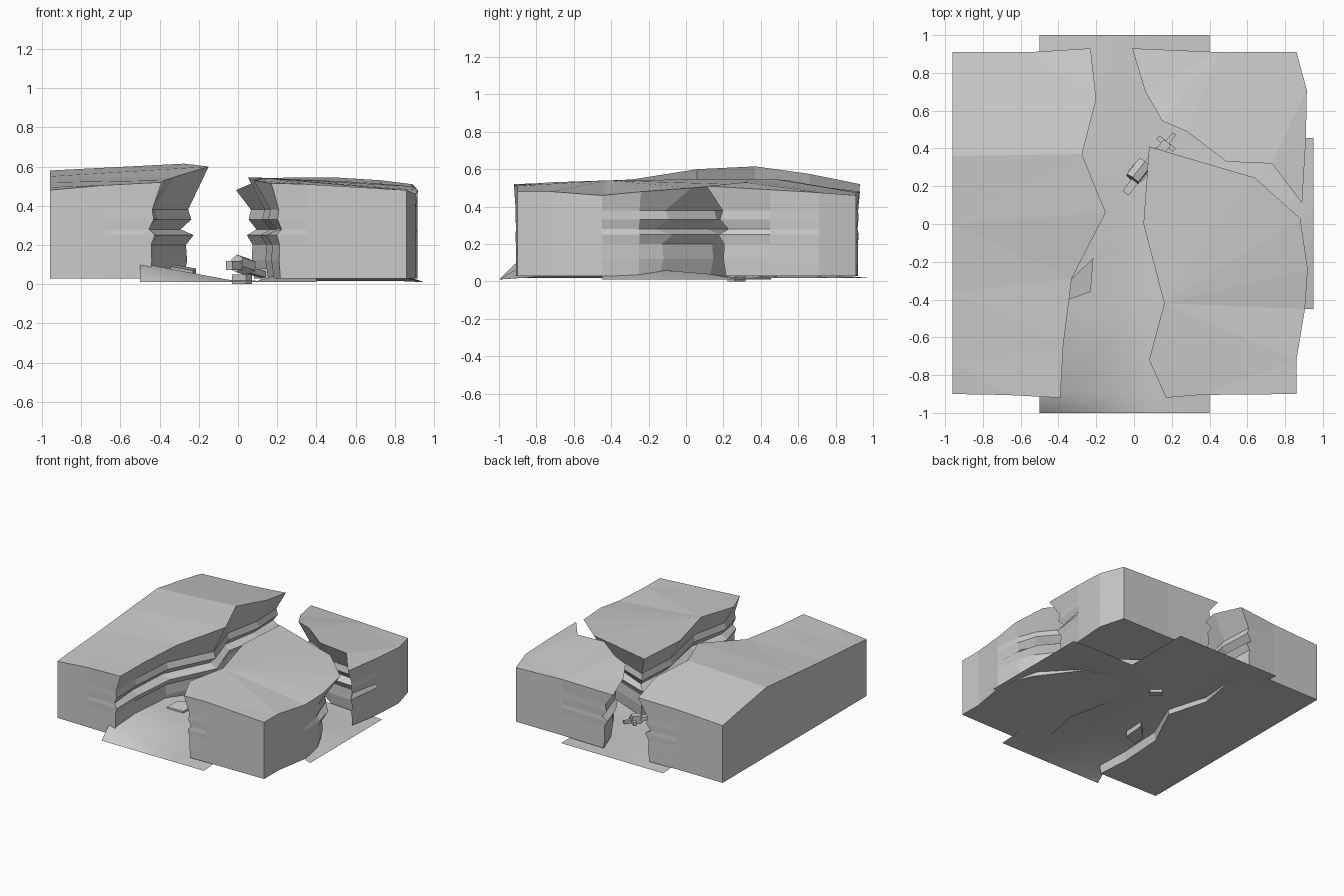
import bpy, bmesh
from math import radians
from mathutils import Vector, Matrix

if "Cube" in bpy.data.objects:
    bpy.data.objects.remove(bpy.data.objects["Cube"])

# Shared cliff profile: height, recess from the rim
PROFILE = [(.03, .115), (.12, .10), (.20, .105), (.25, .07),
           (.28, .13), (.33, .08), (.38, .095)]


def finish(bm, name):
    bmesh.ops.recalc_face_normals(bm, faces=bm.faces)
    me = bpy.data.meshes.new(name)
    bm.to_mesh(me)
    bm.free()
    ob = bpy.data.objects.new(name, me)
    bpy.context.collection.objects.link(ob)
    return ob


def cliff(name, rim):
    """rim: (x, y, z, recess_x, recess_y) counter-clockwise"""
    bm = bmesh.new()
    rings = [[bm.verts.new((x + r * u, y + r * v, z)) for x, y, h, u, v in rim]
             for z, r in PROFILE]
    rings.append([bm.verts.new(p[:3]) for p in rim])
    n = len(rim)
    for a, b in zip(rings, rings[1:]):
        for i in range(n):
            j = (i + 1) % n
            bm.faces.new((a[i], a[j], b[j], b[i]))
    caps = [bm.faces.new(rings[0][::-1]), bm.faces.new(rings[-1])]
    bmesh.ops.triangulate(bm, faces=caps)
    return finish(bm, name)


# Left mesa
cliff("left_cliff", [
    (-.96, -.90, .48, 0, 0), (-.68, -.905, .505, 0, 0),
    (-.39, -.92, .52, -.5, .1), (-.375, -.65, .53, -.8, 0),
    (-.33, -.29, .545, -1, 0), (-.15, .06, .60, -1.1, 0),
    (-.275, .37, .615, -.8, 0), (-.20, .66, .575, -1, 0),
    (-.23, .93, .52, -.8, -.1), (-.55, .91, .505, 0, 0),
    (-.96, .91, .485, 0, 0), (-.96, .66, .53, 0, 0), (-.96, .36, .58, 0, 0),
    (-.96, 0, .55, 0, 0), (-.96, -.36, .52, 0, 0), (-.96, -.72, .495, 0, 0)])

# Front right mesa
cliff("front_right_cliff", [
    (.17, -.92, .515, .4, .1), (.35, -.905, .51, 0, 0),
    (.86, -.90, .48, 0, 0), (.86, -.72, .48, 0, 0),
    (.905, -.45, .46, 0, 0), (.92, -.24, .48, -.4, -.1),
    (.88, .03, .50, -.5, -1.5), (.64, .245, .52, -.2, -1),
    (.08, .41, .545, .8, -.8), (.05, 0, .545, .9, 0),
    (.16, -.42, .54, .7, 0), (.08, -.72, .53, .9, 0)])

# Back right mesa
cliff("back_right_cliff", [
    (-.01, .93, .48, .8, -.1), (.06, .70, .51, .8, .2),
    (.15, .545, .54, .6, .6), (.28, .49, .545, .4, .7),
    (.49, .33, .545, .2, .9), (.73, .32, .53, .1, .8),
    (.89, .11, .51, -.3, .9), (.91, .45, .49, -.1, 0), (.915, .71, .475, 0, 0),
    (.86, .91, .46, 0, 0), (.45, .91, .475, 0, 0)])


# Canyon floor, T shaped and sloping up under the walls
def floor_z(x, y):
    if y < -.95 or x > .94:
        return .01
    left = .09 * max(0, -x - .02) / .48 * min(1, max(0, (.95 - y) / .8))
    arm = .045 * max(0, min(1, (.3 - y) / .35)) if x > .2 and -.5 < y < .4 else 0
    return .017 + left + arm


bm = bmesh.new()
xs = [-.5, -.3, -.05, .1, .25, .4, .6, .8, .95]
ys = [-1, -.9, -.45, -.15, .1, .3, .455, .8, 1]
for x0, x1 in zip(xs, xs[1:]):
    for y0, y1 in zip(ys, ys[1:]):
        if x1 <= .4 or (y0 >= -.45 and y1 <= .455):
            bm.faces.new([bm.verts.new((x, y, floor_z(x, y)))
                          for x, y in ((x0, y0), (x1, y0), (x1, y1), (x0, y1))])
bmesh.ops.remove_doubles(bm, verts=bm.verts, dist=.001)
for f in bm.faces:
    f.smooth = True
finish(bm, "canyon_floor")

# Fallen slab beside the left wall
bm = bmesh.new()
base = [(-.345, -.40), (-.23, -.36), (-.215, -.18), (-.33, -.29)]
lo = [bm.verts.new((x, y, .015)) for x, y in base]
hi = [bm.verts.new((x, y, z)) for (x, y), z in zip(base, (.09, .07, .08, .10))]
for i in range(4):
    j = (i + 1) % 4
    bm.faces.new((lo[i], lo[j], hi[j], hi[i]))
bm.faces.new(lo[::-1])
bm.faces.new(hi)
finish(bm, "fallen_slab")


# Small debris cluster lying along one diagonal line
def chunk(name, loc, size, tilt=0, roll=0, sides=0):
    bm = bmesh.new()
    if sides:
        bmesh.ops.create_cone(bm, cap_ends=True, segments=sides,
                              radius1=.5, radius2=.5, depth=1)
        bm.transform(Matrix.Rotation(radians(90), 4, 'Y'))
    else:
        bmesh.ops.create_cube(bm, size=1)
    m = (Matrix.Translation(Vector(loc)) @ Matrix.Rotation(radians(52), 4, 'Z')
         @ Matrix.Rotation(radians(tilt), 4, 'Y') @ Matrix.Rotation(radians(roll), 4, 'X')
         @ Matrix.Diagonal((*size, 1)))
    bm.transform(m)
    return finish(bm, name)


chunk("debris_body", (.025, .28, .095), (.11, .085, .095), 12, 20, 6)
chunk("debris_nose", (-.02, .195, .095), (.08, .04, .045), 0, 0)
chunk("debris_shaft", (.09, .34, .06), (.14, .04, .03), 10)
chunk("debris_foot", (.02, .27, .025), (.05, .09, .05))
chunk("debris_tail", (.155, .405, .05), (.07, .05, .06))
chunk("debris_crossbar", (.17, .425, .035), (.025, .11, .025))
chunk("debris_handle", (.195, .455, .035), (.06, .022, .022))
